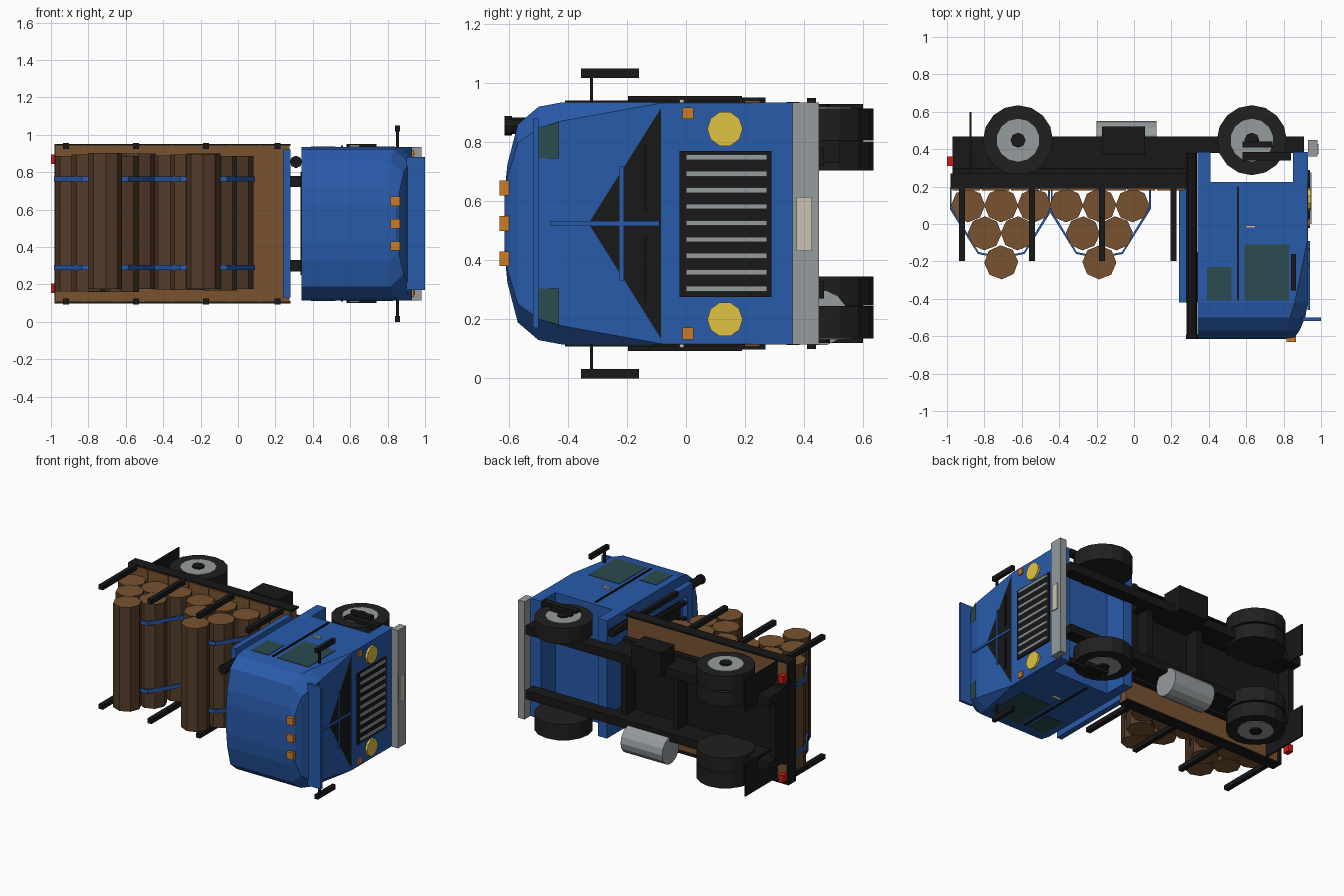
import bpy, bmesh, math, random
from mathutils import Matrix, Vector

if "Cube" in bpy.data.objects:
    bpy.data.objects.remove(bpy.data.objects["Cube"])
random.seed(4)

def mat(name, r, g, b):
    m = bpy.data.materials.new(name)
    m.diffuse_color = (r, g, b, 1)
    m.use_nodes = True
    m.node_tree.nodes["Principled BSDF"].inputs["Base Color"].default_value = m.diffuse_color
    return m

BLUE = mat("blue_paint", .022, .105, .41)
BLACK = mat("black", .009, .009, .01)
TYRE = mat("tyre", .014, .014, .015)
GREY = mat("metal", .3, .33, .34)
BROWN = mat("wood", .19, .085, .03)
BARK = mat("bark", .09, .045, .022)
GLASS = mat("glass", .025, .07, .08)
ORANGE = mat("orange", .6, .2, .02)
YELLOW = mat("yellow", .75, .55, .06)
RED = mat("red", .6, .01, .01)
CREAM = mat("cream", .6, .55, .45)
W = 1.05  # truck lies on its side: width runs along z, up is -y

def finish(name, bm, m):
    bmesh.ops.recalc_face_normals(bm, faces=bm.faces[:])
    me = bpy.data.meshes.new(name)
    bm.to_mesh(me)
    bm.free()
    ob = bpy.data.objects.new(name, me)
    bpy.context.collection.objects.link(ob)
    me.materials.append(m)
    return ob

def box(name, x0, x1, y0, y1, z0, z1, m, both=False):
    bm = bmesh.new()
    bmesh.ops.create_cube(bm, size=1)
    for v in bm.verts:
        v.co = ((x0 + x1) / 2 + v.co.x * (x1 - x0), (y0 + y1) / 2 + v.co.y * (y1 - y0),
                (z0 + z1) / 2 + v.co.z * (z1 - z0))
    finish(name, bm, m)
    if both:
        box(name + "_mirrored", x0, x1, y0, y1, W - z1, W - z0, m)

def cyl(name, p, q, r, n, m, turn=0):
    p, q = Vector(p), Vector(q)
    d = q - p
    bm = bmesh.new()
    bmesh.ops.create_cone(bm, cap_ends=True, segments=n, radius1=r, radius2=r, depth=d.length)
    rot = Vector((0, 0, 1)).rotation_difference(d).to_matrix().to_4x4()
    bm.transform(Matrix.Translation((p + q) / 2) @ rot @ Matrix.Rotation(turn, 4, 'Z'))
    return finish(name, bm, m)

def panel(name, pts, m):
    bm = bmesh.new()
    bm.faces.new([bm.verts.new(p) for p in pts])
    return finish(name, bm, m)

# cab shell lofted upwards: y level, front x, half width, corner chamfer
bm = bmesh.new()
rings = []
for y, xf, h, c in [(.225, .93, .41, .002), (-.08, .93, .41, .002), (-.42, .93, .41, .07),
                    (-.5, .915, .395, .08), (-.57, .885, .335, .07), (-.605, .86, .2, .05),
                    (-.615, .845, .1, .03)]:
    c2 = c * .9
    pts = [(.34, -h), (xf - c, -h), (xf, -h + c2), (xf, h - c2), (xf - c, h), (.34, h)]
    rings.append([bm.verts.new((x, y, W / 2 + z)) for x, z in pts])
for a, b in zip(rings, rings[1:]):
    for i in range(6):
        bm.faces.new((a[i], a[(i + 1) % 6], b[(i + 1) % 6], b[i]))
bm.faces.new(rings[0])
bm.faces.new(rings[-1])
finish("cab", bm, BLUE)
box("cab_front_skirt", .85, .93, .225, .385, .115, .935, BLUE)
box("cab_rear_skirt", .34, .41, .225, .385, .115, .935, BLUE)
box("sun_visor", .9, 1.0, -.518, -.5, .17, .88, BLUE)

# windscreen, its bars and wipers
panel("windscreen", [(.933, -.33, .525), (.933, -.085, .915), (.933, -.085, .135)], BLACK)
box("windscreen_post", .928, .94, -.46, -.09, .517, .533, BLUE)
box("windscreen_bar", .928, .938, -.226, -.212, .33, .72, BLUE)
box("wiper", .932, .942, -.142, -.132, .57, .79, BLACK, True)
for s in (1, -1):
    panel("corner_glass", [(.935 - dx, y, W / 2 + s * z) for dx, y, z in
          [(0, -.43, .22), (0, -.43, .345), (.017, -.5, .32), (.017, -.5, .22)]], GLASS)

# doors, side windows and steps
box("front_window", .59, .83, -.41, -.11, .93, .938, GLASS, True)
box("rear_window", .39, .52, -.41, -.23, .93, .938, GLASS, True)
box("cab_back_window", .335, .342, -.42, -.15, .25, .8, BLACK)
box("door_seam", .55, .562, -.41, .2, .932, .942, BLACK, True)
box("door_handle", .595, .65, -.022, -.01 + .003, .932, .945, CREAM, True)
box("step_upper", .58, .84, .34, .385, .9, .937, BLACK, True)
box("step_lower", .58, .74, .41, .44, .91, .95, BLACK, True)
box("mirror_arm", .845, .86, -.325, -.315, .93, 1.02, BLACK, True)
box("mirror", .84, .865, -.355, -.16, 1.018, 1.05, BLACK, True)

# front details
box("bumper", .93, .98, .36, .45, .115, .935, GREY)
box("number_plate", .98, .987, .375, .427, .432, .615, CREAM)
box("grille", .928, .94, -.022, .29, .275, .77, BLACK)
for i in range(9):
    z = .304 + i * .0556
    box("grille_slat", .938, .95, 0, .275, z - .009, z + .009, GREY)
for z in (.2, .845):
    cyl("headlight", (.925, .132, z), (.945, .132, z), .06, 10, YELLOW)
box("indicator", .928, .94, -.012, .026, .878, .918, ORANGE, True)
for z in (.405, .525, .645):
    box("roof_light", .815, .865, -.632, -.6, z - .025, z + .025, ORANGE)

# chassis
box("frame_rail", -.97, .91, .38, .468, .72, .78, BLACK, True)
box("subframe_rail", -.97, .28, .265, .385, .72, .78, BLACK, True)
box("under_panel", -.97, .28, .262, .3, .25, .8, BLACK)
for x in (-.95, -.2, .2):
    box("cross_member", x - .02, x + .02, .3, .4, .3, .75, BLACK)
box("battery_box", -.17, .06, .37, .52, .73, .9, BLACK)
cyl("muffler", (-.2, .455, .205), (.12, .455, .205), .095, 14, GREY)
cyl("exhaust_stack", (.31, .38, .855), (.31, -.6, .855), .028, 8, BLACK)
cyl("exhaust_tip", (.31, -.59, .855), (.31, -.615, .855), .033, 8, BLACK)
box("mudflap", -.88, -.87, .19, .6, .71, .93, BLACK, True)
box("tail_light", -1, -.965, .31, .36, .845, .895, RED, True)

# wheels, the rear ones doubled
def wheel(x, spans):
    for side in (0, 1):
        f = (lambda z: z) if side else (lambda z: W - z)
        for a, b in spans:
            cyl("tyre", (x, .448, f(a)), (x, .448, f(b)), .187, 16, TYRE)
        end = spans[-1][1]
        cyl("rim", (x, .448, f(end - .02)), (x, .448, f(end + .004)), .115, 14, GREY)
        cyl("hub", (x, .448, f(end - .02)), (x, .448, f(end + .015)), .04, 8, BLACK)

wheel(-.62, [(.705, .803), (.815, .915)])
wheel(.63, [(.805, .915)])

# load bed
box("bed_floor", -.975, .275, .187, .25, .105, .945, BROWN)
for i in range(8):
    x = -.975 + i * .15625
    box("bed_plank", x + .004, x + .152, .18, .19, .105, .945, BROWN)
box("bed_side_rail", -.98, .28, .19, .27, .94, .952, BLACK, True)
box("bed_end_rail", -.98, -.965, .19, .27, .1, .95, BLACK)
for x in (-.92, -.545, -.17, .21):
    box("stake", x - .016, x + .016, -.197, .19, .925, .957, BLACK, True)

# headboard frame with bars
box("headboard_side", .24, .28, -.42, .2, .85, .92, BLUE, True)
box("headboard_top", .24, .28, -.42, -.36, .13, .92, BLUE)
box("headboard_bottom", .24, .28, .1, .2, .13, .92, BLUE)
for i in range(6):
    z = .25 + i * .11
    box("headboard_bar", .25, .27, -.37, .11, z - .012, z + .012, BLACK)

# log piles with straps
for cx in (-.71, -.185):
    for row, y in enumerate((.1, -.05, -.205)):
        for k in range(3 - row):
            x = cx + (k - (2 - row) / 2) * .177
            a, b = .157 + random.uniform(0, .02), .885 + random.uniform(0, .02)
            log = cyl("log", (x, y, a), (x, y, b), .091, 8, BARK, random.uniform(-.06, .06))
            log.data.materials.append(BROWN)
            for p in log.data.polygons:
                p.material_index = int(abs(p.normal.z) > .9)
    path = [(-.275, .19), (-.275, .08), (-.125, -.16), (0, -.185), (.125, -.16), (.275, .08), (.275, .19)]
    for z in (.29, .763):
        bm = bmesh.new()
        prev = None
        for x, y in path:
            cur = [bm.verts.new((cx + x * s, y + (.01 if s < 1 else 0), z + d))
                   for s, d in ((1, -.013), (1, .013), (.965, .013), (.965, -.013))]
            if prev:
                for i in range(4):
                    bm.faces.new((prev[i], prev[(i + 1) % 4], cur[(i + 1) % 4], cur[i]))
            prev = cur
        finish("log_strap", bm, BLUE)
